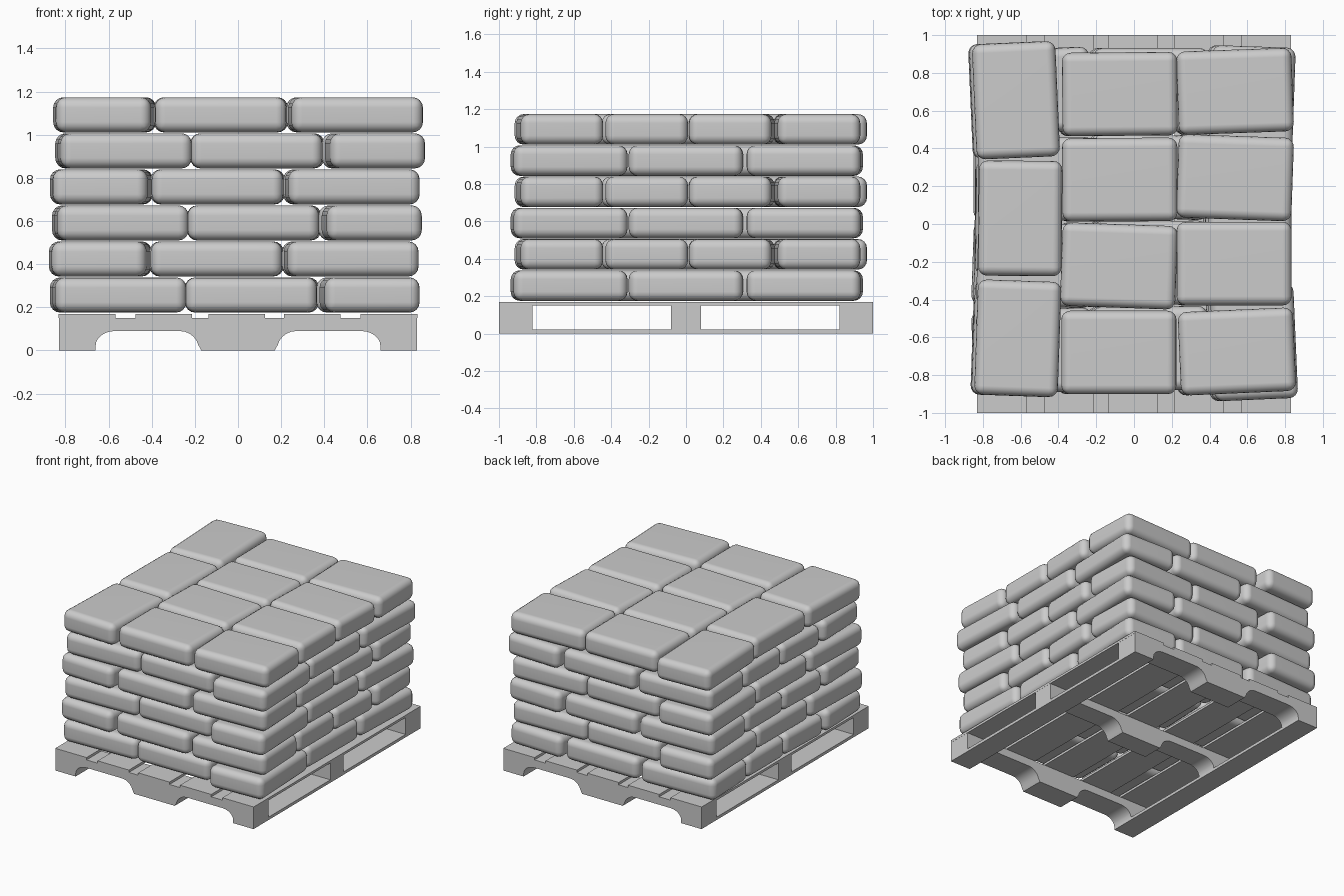
import bpy, bmesh
from math import radians, sin, cos, pi
from mathutils import Matrix

if "Cube" in bpy.data.objects:
    bpy.data.objects.remove(bpy.data.objects["Cube"])


def add_object(name, bm):
    bmesh.ops.recalc_face_normals(bm, faces=bm.faces)
    me = bpy.data.meshes.new(name)
    bm.to_mesh(me)
    bm.free()
    ob = bpy.data.objects.new(name, me)
    bpy.context.collection.objects.link(ob)
    return ob


def box(name, x0, x1, y0, y1, z0, z1):
    bm = bmesh.new()
    m = Matrix.Translation(((x0 + x1) / 2, (y0 + y1) / 2, (z0 + z1) / 2))
    bmesh.ops.create_cube(bm, size=1, matrix=m @ Matrix.Diagonal((x1 - x0, y1 - y0, z1 - z0, 1)))
    return add_object(name, bm)


# pallet stringers: side profile with two rounded fork notches
R = 0.09
half = [(0.17, 0.0)]
half += [(0.27 - R * cos(a), R * sin(a)) for a in [pi / 12 * i for i in range(1, 7)]]
half += [(0.57 + R * sin(a), 0.022 + (R - 0.022) * cos(a)) for a in [pi / 12 * i for i in range(7)]]
half += [(0.83, 0.022), (0.83, 0.15)]
profile = half + [(-x, z) for x, z in reversed(half)]


def stringer(name, y0, y1):
    bm = bmesh.new()
    face = bm.faces.new([bm.verts.new((x, y0, z)) for x, z in profile])
    ext = bmesh.ops.extrude_face_region(bm, geom=[face])
    verts = [v for v in ext["geom"] if isinstance(v, bmesh.types.BMVert)]
    bmesh.ops.translate(bm, verts=verts, vec=(0, y1 - y0, 0))
    ob = add_object(name, bm)
    for p in ob.data.polygons:
        p.use_smooth = True
    ob.data.set_sharp_from_angle(angle=radians(30))


stringer("front_stringer", -1, -0.82)
stringer("middle_stringer", -0.08, 0.08)
stringer("back_stringer", 0.82, 1)

# top slats and bottom runners
for x in (-0.70, -0.345, -0.005, 0.345, 0.70):
    box("top_slat", x - 0.131, x + 0.131, -1, 1, 0.15, 0.168)
box("left_runner", -0.83, -0.66, -1, 1, 0, 0.022)
box("right_runner", 0.66, 0.83, -1, 1, 0, 0.022)

# one rounded sack, shared by every copy
bm = bmesh.new()
bmesh.ops.create_cube(bm, size=1, matrix=Matrix.Diagonal((0.61, 0.442, 0.163, 1)))
bmesh.ops.bevel(bm, geom=bm.edges[:], offset=0.048, segments=4, profile=0.5, affect='EDGES')
for f in bm.faces:
    f.smooth = True
sack_mesh = bpy.data.meshes.new("sack")
bm.to_mesh(sack_mesh)
bm.free()

# layer layout: x, y, rotation in degrees
layout = [
    (-0.625, 0.655, 92.5), (-0.602, 0.03, 89.5), (-0.615, -0.605, 88),
    (-0.075, 0.688, 0.5), (-0.075, 0.235, 0.3), (-0.08, -0.222, -2), (-0.08, -0.68, 0),
    (0.535, 0.702, 2), (0.535, 0.245, -2), (0.53, -0.21, 0), (0.545, -0.675, 2.5),
]
x_shift = (-0.015, -0.02, -0.005, -0.015, 0.01, 0)

# six layers, alternate ones turned half round
for i, dx in enumerate(x_shift):
    turned = i % 2 == 0
    s, dy = (-1, 0.03) if turned else (1, 0)
    for x, y, a in layout:
        ob = bpy.data.objects.new("sack", sack_mesh)
        bpy.context.collection.objects.link(ob)
        ob.location = (s * x + dx, s * y + dy, 0.257 + 0.167 * i)
        ob.rotation_euler.z = radians(a + (180 if turned else 0))
        ob.modifiers.new("flat_faces", 'WEIGHTED_NORMAL')
